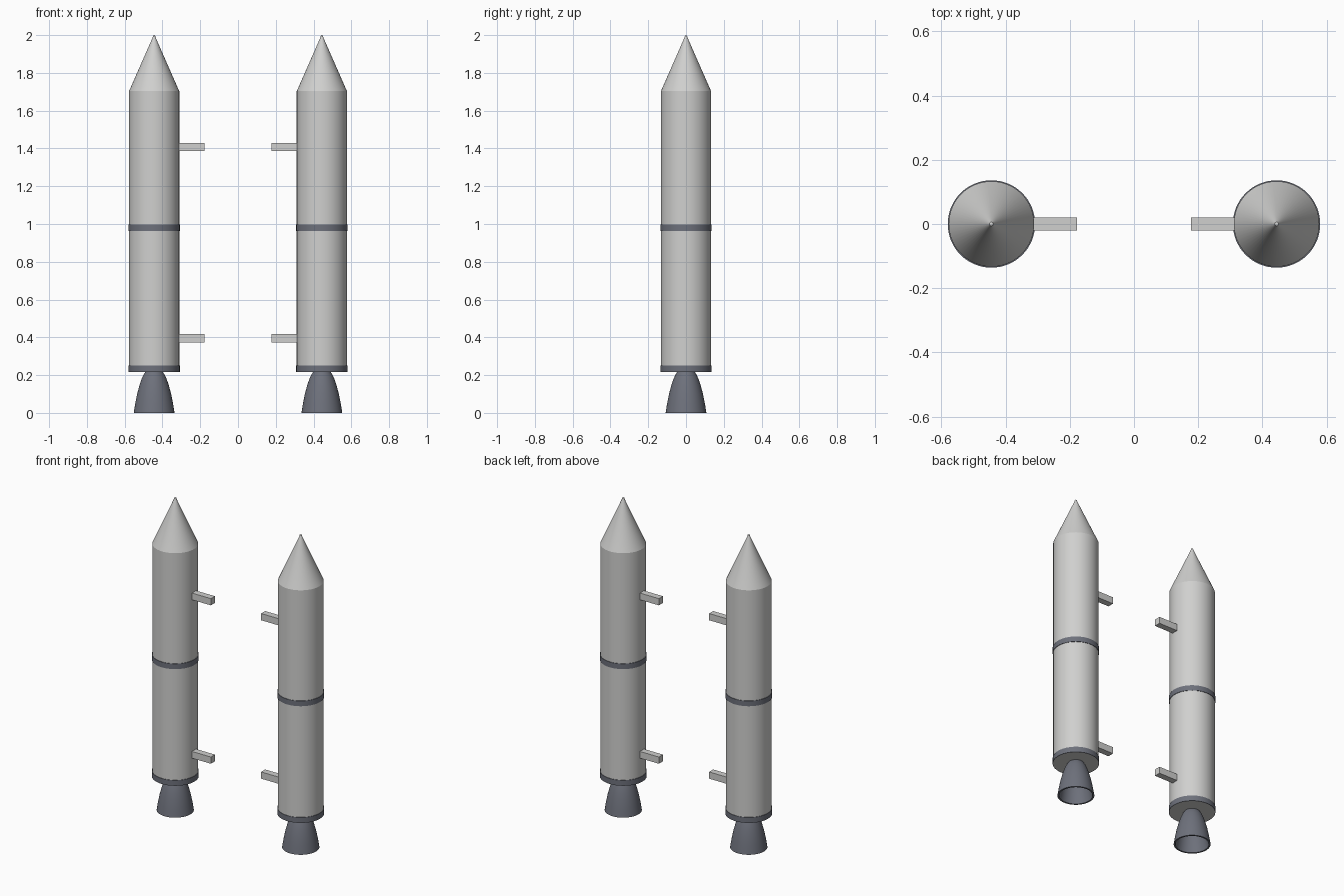
import bpy, bmesh, math

default = bpy.data.objects.get("Cube")
if default:
    bpy.data.objects.remove(default, do_unlink=True)


def make_material(name, colour):
    mat = bpy.data.materials.new(name)
    mat.use_nodes = True
    mat.diffuse_color = colour
    mat.node_tree.nodes["Principled BSDF"].inputs["Base Color"].default_value = colour
    return mat


SHELL = make_material("light grey shell", (0.63, 0.63, 0.62, 1))
METAL = make_material("dark blue grey metal", (0.155, 0.165, 0.2, 1))
SEGMENTS = 64
OFFSET = 0.444    # booster axis distance from the centre
RADIUS = 0.133


def finish(bm, name, mat, x):
    bmesh.ops.remove_doubles(bm, verts=bm.verts, dist=1e-5)
    bmesh.ops.recalc_face_normals(bm, faces=bm.faces)
    mesh = bpy.data.meshes.new(name)
    bm.to_mesh(mesh)
    bm.free()
    mesh.materials.append(mat)
    obj = bpy.data.objects.new(name, mesh)
    obj.location.x = x
    bpy.context.collection.objects.link(obj)
    return obj


def lathe(name, profile, mat, x):
    """Spin a (radius, height) profile around the vertical axis."""
    bm = bmesh.new()
    verts = [bm.verts.new((r, 0, z)) for r, z in profile]
    edges = [bm.edges.new(pair) for pair in zip(verts, verts[1:])]
    bmesh.ops.spin(bm, geom=verts + edges, cent=(0, 0, 0), axis=(0, 0, 1),
                   angle=math.tau, steps=SEGMENTS, use_merge=True)
    obj = finish(bm, name, mat, x)
    bpy.ops.object.select_all(action="DESELECT")
    obj.select_set(True)
    bpy.context.view_layer.objects.active = obj
    bpy.ops.object.shade_smooth_by_angle(angle=math.radians(22))
    return obj


def box(name, size, centre, mat):
    bm = bmesh.new()
    bmesh.ops.create_cube(bm, size=1)
    bmesh.ops.scale(bm, vec=size, verts=bm.verts)
    obj = finish(bm, name, mat, centre[0])
    obj.location = centre
    return obj


BELL = [(0.108, 0), (0.1, 0.05), (0.09, 0.1), (0.078, 0.145),
        (0.066, 0.18), (0.056, 0.202), (0.046, 0.217)]
WALL = 0.01

for side, label in ((1, "left"), (-1, "right")):
    x = side * OFFSET
    # Cylindrical body and pointed nose with a slightly blunted tip
    lathe(label + "_booster_body",
          [(0, 0.217), (RADIUS, 0.217), (RADIUS, 1.703), (0, 1.703)], SHELL, x)
    lathe(label + "_nose_cone",
          [(RADIUS, 1.703), (0.009, 1.985), (0.006, 1.996), (0, 2)], SHELL, x)
    # Raised bands around the middle and the base
    for part, low, high in (("middle", 0.963, 0.997), ("base", 0.217, 0.252)):
        lathe(f"{label}_{part}_band",
              [(RADIUS, low), (0.136, low), (0.136, high), (RADIUS, high)], METAL, x)
    # Hollow engine bell
    inside = [(r - WALL, z) for r, z in reversed(BELL)]
    lathe(label + "_engine_nozzle", inside + BELL, METAL, x)
    # Attachment struts facing the centre
    for part, z in (("lower", 0.395), ("upper", 1.408)):
        box(f"{label}_{part}_strut", (0.15, 0.041, 0.043),
            (side * (0.178 + 0.075), 0, z), SHELL)
